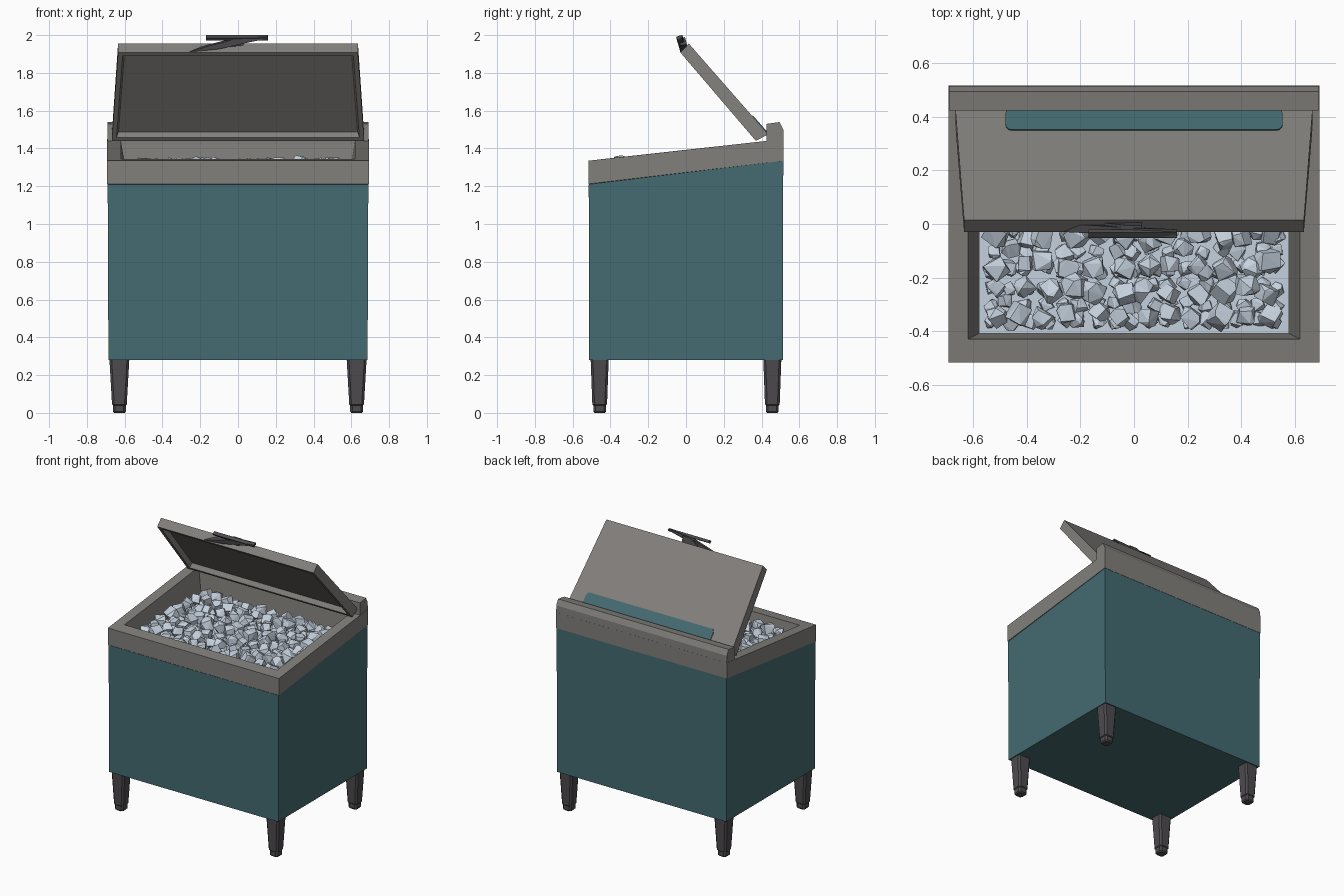
import bpy, bmesh, math, random
from mathutils import Vector, Matrix

if "Cube" in bpy.data.objects:
    bpy.data.objects.remove(bpy.data.objects["Cube"])

random.seed(4)


def material(name, rgb):
    m = bpy.data.materials.new(name)
    m.diffuse_color = (*rgb, 1)
    m.use_nodes = True
    m.node_tree.nodes["Principled BSDF"].inputs["Base Color"].default_value = m.diffuse_color
    return m


TEAL = material("teal_paint", (0.058, 0.147, 0.165))
GREY = material("warm_grey", (0.225, 0.216, 0.202))
DARK = material("dark_metal", (0.075, 0.070, 0.075))
ICE = material("pale_ice", (0.56, 0.64, 0.73))


def finish(name, bm, mat):
    bmesh.ops.recalc_face_normals(bm, faces=bm.faces)
    me = bpy.data.meshes.new(name)
    bm.to_mesh(me)
    bm.free()
    me.materials.append(mat)
    ob = bpy.data.objects.new(name, me)
    bpy.context.collection.objects.link(ob)
    return ob


def loft(name, rings, mat, cap_start=True, cap_end=True):
    """Skin a list of equal-length point rings."""
    bm = bmesh.new()
    vs = [[bm.verts.new(p) for p in r] for r in rings]
    n = len(vs[0])
    for a, b in zip(vs, vs[1:]):
        for i in range(n):
            j = (i + 1) % n
            bm.faces.new((a[i], a[j], b[j], b[i]))
    if cap_start:
        bm.faces.new(vs[0])
    if cap_end:
        bm.faces.new(vs[-1])
    return finish(name, bm, mat)


def prism(name, pts, offset, mat):
    pts = [Vector(p) for p in pts]
    return loft(name, [pts, [p + Vector(offset) for p in pts]], mat)


def rect(hx, hy, z_front, z_back):
    return [(-hx, -hy, z_front), (hx, -hy, z_front), (hx, hy, z_back), (-hx, hy, z_back)]


# Cabinet: open-topped box with a sloping top edge
loft("cabinet_body", [rect(.686, .513, .28, .28), rect(.69, .515, 1.21, 1.335)],
     TEAL, cap_end=False)

# Rim: sloping frame, inner walls and bin floor
loft("top_rim", [rect(.689, .514, 1.21, 1.335), rect(.694, .517, 1.212, 1.335),
                 rect(.694, .517, 1.335, 1.45), rect(.62, .43, 1.345, 1.44),
                 rect(.58, .41, 1.2, 1.2)], GREY, cap_start=False)

# Raised bar along the back
prism("back_bar", [(-.692, y, z) for y, z in
                   [(.425, 1.42), (.425, 1.53), (.495, 1.54), (.515, 1.5), (.517, 1.42)]],
      (1.384, 0, 0), GREY)


# Legs: chamfered tapered posts with small feet
def octagon(cx, cy, hx, hy, z):
    c = .012
    q = [(hx, hy - c), (hx - c, hy), (c - hx, hy), (-hx, hy - c),
         (-hx, c - hy), (c - hx, -hy), (hx - c, -hy), (hx, c - hy)]
    return [(cx + x, cy + y, z) for x, y in q]


LEVELS = [(.29, .053, .048), (.045, .039, .039), (.04, .034, .034),
          (.008, .034, .034), (0, .028, .028)]
for sx, side in ((-1, "left"), (1, "right")):
    for sy, end in ((-1, "front"), (1, "back")):
        loft(f"{end}_{side}_leg",
             [octagon(.628 * sx, .457 * sy, hx, hy, z) for z, hx, hy in LEVELS], DARK)

# Lid: tapered slab, propped open, with a recessed underside
under_end, under_hinge = (-.03, 1.908), (.37, 1.44)
out_end, out_hinge = (.015, 1.955), (.435, 1.475)
bm = bmesh.new()


def corners(hx, yz):
    return [bm.verts.new((s * hx, *yz)) for s in (-1, 1)]


ue, uh = corners(.635, under_end), corners(.668, under_hinge)
oe, oh = corners(.635, out_end), corners(.668, out_hinge)
underside = bm.faces.new((ue[0], ue[1], uh[1], uh[0]))
for a, b in ((oe, oh), (ue, oe), (uh, oh)):
    bm.faces.new((a[0], a[1], b[1], b[0]))
for k in (0, 1):
    bm.faces.new((ue[k], oe[k], oh[k], uh[k]))
bmesh.ops.recalc_face_normals(bm, faces=bm.faces)
bmesh.ops.inset_region(bm, faces=[underside], thickness=.035)
bmesh.ops.inset_region(bm, faces=[underside], thickness=.014, depth=-.035)
finish("lid", bm, GREY)

# Painted stripe on the outside of the lid, near the hinge
slope = (out_hinge[1] - out_end[1]) / (out_hinge[0] - out_end[0])
normal = Vector((0, -slope, 1)).normalized()
outline = []
for cx, cy, start in ((.535, .41, 0), (-.46, .41, 90), (-.46, .37, 180), (.535, .37, 270)):
    for k in range(4):
        a = math.radians(start + 30 * k)
        y = cy + .02 * math.sin(a)
        outline.append((cx + .02 * math.cos(a), y, out_end[1] + slope * (y - out_end[0])))
prism("lid_stripe", [Vector(p) - normal * .002 for p in outline], normal * .007, TEAL)

# Handle: flat bar on a slanting bracket at the lid edge
prism("handle_bar", [(-.17, -.052, 1.986), (.16, -.052, 1.986), (.16, -.032, 2.0),
                     (-.17, -.032, 2.0)], (0, .012, -.014), DARK)
prism("handle_bracket", [(-.26, -.03, 1.91), (-.1, -.034, 1.926), (.06, -.045, 1.962),
                         (.16, -.05, 1.982), (.16, -.05, 1.992), (.0, -.046, 1.982),
                         (-.14, -.036, 1.946)], (0, .03, .008), DARK)
prism("handle_post", [(-.12, -.03, 1.93), (.03, -.03, 1.945), (.03, -.04, 1.985),
                      (-.03, -.04, 1.985)], (0, .035, .004), DARK)

# Ice: bed plus two layers of irregular faceted chunks
prism("ice_bed", [(x, y, 1.21) for x, y in
                  ((-.58, -.41), (.58, -.41), (.58, .41), (-.58, .41))], (0, 0, .05), ICE)


def add_chunk(bm, centre, r):
    turn = Matrix.Rotation(random.uniform(0, 6.28), 3, "Z") @ \
        Matrix.Rotation(random.uniform(0, 6.28), 3, "X")
    pts = [Vector((x, y, z)) for x in (-1, 1) for y in (-1, 1) for z in (-1, 1)]
    pts = [p + Vector([random.uniform(-.35, .35) for _ in range(3)]) for p in pts]
    pts += [Vector([random.uniform(-1, 1) for _ in range(3)]) for _ in range(5)]
    verts = [bm.verts.new(centre + turn @ (p.normalized() * r)) for p in pts]
    bmesh.ops.convex_hull(bm, input=verts)


def ice_layer(name, nx, ny, r0, r1, z):
    bm = bmesh.new()
    hx, hy = .575 - r1, .408 - r1
    for i in range(nx):
        for j in range(ny):
            jit = r1 * .35
            x = -hx + 2 * hx * i / (nx - 1) + random.uniform(-jit, jit)
            y = -hy + 2 * hy * j / (ny - 1) + random.uniform(-jit, jit)
            c = Vector((max(-hx, min(hx, x)), max(-hy, min(hy, y)),
                        z + random.uniform(-.012, .012)))
            add_chunk(bm, c, random.uniform(r0, r1))
    finish(name, bm, ICE)


ice_layer("large_ice_chunks", 12, 8, .042, .06, 1.30)
ice_layer("small_ice_chunks", 17, 12, .03, .042, 1.275)
